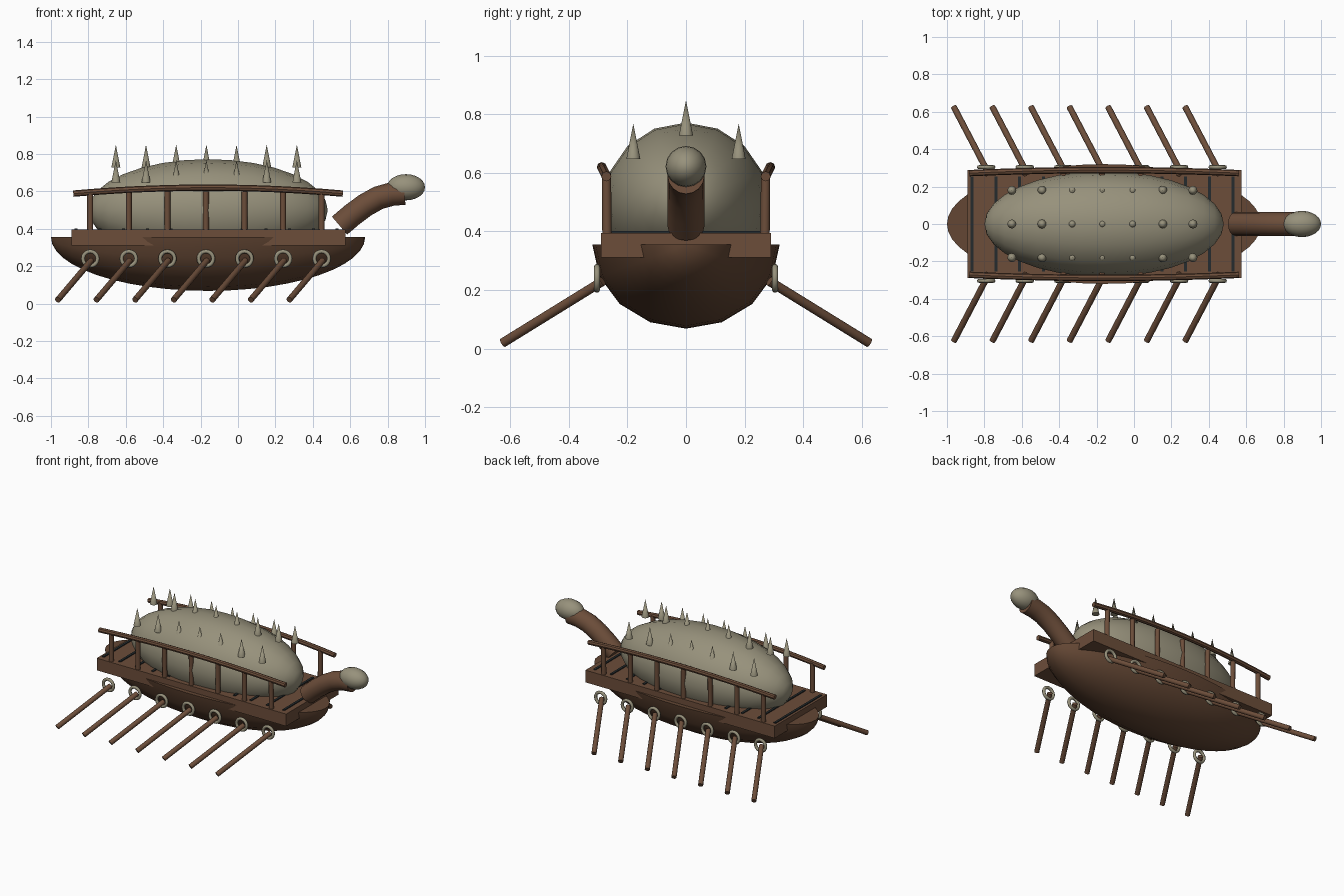
import bpy, bmesh, math
from mathutils import Vector, Matrix

if "Cube" in bpy.data.objects:
    bpy.data.objects.remove(bpy.data.objects["Cube"])


def material(name, rgb):
    m = bpy.data.materials.new(name)
    m.diffuse_color = (*rgb, 1)
    m.use_nodes = True
    m.node_tree.nodes["Principled BSDF"].inputs["Base Color"].default_value = m.diffuse_color
    return m


WOOD = material("brown wood", (0.15, 0.075, 0.042))
HULL = material("dark brown wood", (0.125, 0.062, 0.034))
SHELL = material("grey olive", (0.31, 0.285, 0.2))
GAP = material("dark slate", (0.018, 0.024, 0.026))


def finish(name, bm, mat, angle=40):
    bmesh.ops.recalc_face_normals(bm, faces=bm.faces)
    me = bpy.data.meshes.new(name)
    bm.to_mesh(me)
    bm.free()
    me.materials.append(mat)
    ob = bpy.data.objects.new(name, me)
    bpy.context.collection.objects.link(ob)
    bpy.ops.object.select_all(action='DESELECT')
    ob.select_set(True)
    bpy.context.view_layer.objects.active = ob
    if angle:
        bpy.ops.object.shade_smooth_by_angle(angle=math.radians(angle))
    return ob


def box(name, center, size, mat):
    bm = bmesh.new()
    bmesh.ops.create_cube(bm, size=1, matrix=Matrix.Translation(center) @ Matrix.Diagonal((*size, 1)))
    return finish(name, bm, mat, 0)


def ellipsoid(name, center, radii, mat, segs, rings, cut=False):
    # Poles lie along x; cut keeps the lower half with a flat lid
    bm = bmesh.new()
    bmesh.ops.create_uvsphere(bm, u_segments=segs, v_segments=rings, radius=1,
                              matrix=Matrix.Rotation(math.pi / 2, 4, 'Y'))
    if cut:
        geom = bm.verts[:] + bm.edges[:] + bm.faces[:]
        res = bmesh.ops.bisect_plane(bm, geom=geom, plane_co=(0, 0, 0), plane_no=(0, 0, 1),
                                     clear_outer=True, dist=1e-4)
        rim = [e for e in bm.edges if e.is_boundary]
        bmesh.ops.contextual_create(bm, geom=rim)
    bmesh.ops.transform(bm, verts=bm.verts,
                        matrix=Matrix.Translation(center) @ Matrix.Diagonal((*radii, 1)))
    return finish(name, bm, mat, 50)


def rod(name, a, b, r1, r2, mat, sides=12):
    a, b = Vector(a), Vector(b)
    d = b - a
    rot = d.to_track_quat('Z', 'Y').to_matrix().to_4x4()
    bm = bmesh.new()
    bmesh.ops.create_cone(bm, cap_ends=True, segments=sides, radius1=r1, radius2=r2,
                          depth=d.length, matrix=Matrix.Translation((a + b) / 2) @ rot)
    return finish(name, bm, mat)


def tube(name, path, r, mat, sides=12):
    # Sweeps a circle along a path in which y stays nearly constant
    bm = bmesh.new()
    pts = [Vector(p) for p in path]
    loops = []
    for i, p in enumerate(pts):
        t = (pts[min(i + 1, len(pts) - 1)] - pts[max(i - 1, 0)]).normalized()
        up = t.cross(Vector((0, 1, 0))).normalized()
        side = up.cross(t)
        loops.append([bm.verts.new(p + r * (math.cos(k) * side + math.sin(k) * up))
                      for k in (2 * math.pi * j / sides for j in range(sides))])
    for l0, l1 in zip(loops, loops[1:]):
        for j in range(sides):
            k = (j + 1) % sides
            bm.faces.new((l0[j], l0[k], l1[k], l1[j]))
    bm.faces.new(loops[0])
    bm.faces.new(loops[-1])
    return finish(name, bm, mat)


def ring(name, center, major, minor, mat, n=20, m=8):
    # Torus around the y axis
    bm = bmesh.new()
    grid = []
    for i in range(n):
        a = 2 * math.pi * i / n
        grid.append([])
        for j in range(m):
            b = 2 * math.pi * j / m
            rr = major + minor * math.cos(b)
            grid[-1].append(bm.verts.new((center[0] + rr * math.cos(a),
                                          center[1] + minor * math.sin(b),
                                          center[2] + rr * math.sin(a))))
    for i in range(n):
        for j in range(m):
            i2, j2 = (i + 1) % n, (j + 1) % m
            bm.faces.new((grid[i][j], grid[i2][j], grid[i2][j2], grid[i][j2]))
    return finish(name, bm, mat, 60)


# Hull and deck
ellipsoid("hull", (-0.16, 0, 0.355), (0.84, 0.32, 0.287), HULL, 16, 24, cut=True)
box("deck", (-0.157, 0, 0.353), (1.465, 0.58, 0.085), WOOD)
for i in range(12):
    box("plank_gap", (-0.865 + 0.1268 * i, 0, 0.397), (0.016, 0.51, 0.009), GAP)

# Domed shell with three rows of spikes
ellipsoid("shell", (-0.16, 0, 0.5), (0.64, 0.282, 0.272), SHELL, 16, 16)
for i in range(7):
    x = -0.653 + 0.1613 * i
    for y, z in ((0, 0.728), (0.18, 0.647), (-0.18, 0.647)):
        rod("spike", (x, y, z), (x, y, z + 0.121), 0.024, 0, SHELL)

# Rails, posts, oar rings and oars on both sides
for s in (1, -1):
    path = []
    for i in range(13):
        u = i / 6 - 1
        path.append((-0.16 + 0.72 * u, s * (0.272 + 0.016 * (1 - u * u)), 0.588 + 0.032 * (1 - u * u)))
    tube("rail", path, 0.017, WOOD, 8)
    for i in range(7):
        x = -0.79 + 0.2062 * i
        rod("post", (x, s * 0.27, 0.39), (x, s * 0.272, 0.6), 0.016, 0.016, WOOD)
        ring("oar_ring", (x, s * 0.304, 0.24), 0.039, 0.0105, SHELL)
        rod("oar", (x + 0.005, s * 0.285, 0.23), (x - 0.173, s * 0.625, 0.02), 0.0165, 0.0165, WOOD)

# Curved neck and head at the bow
tube("neck", [(0.543, 0, 0.417), (0.61, 0, 0.474), (0.68, 0, 0.526), (0.75, 0, 0.565),
              (0.82, 0, 0.585), (0.89, 0, 0.591)], 0.063, WOOD, 16)
ellipsoid("head", (0.898, 0, 0.622), (0.102, 0.07, 0.07), SHELL, 16, 12)
